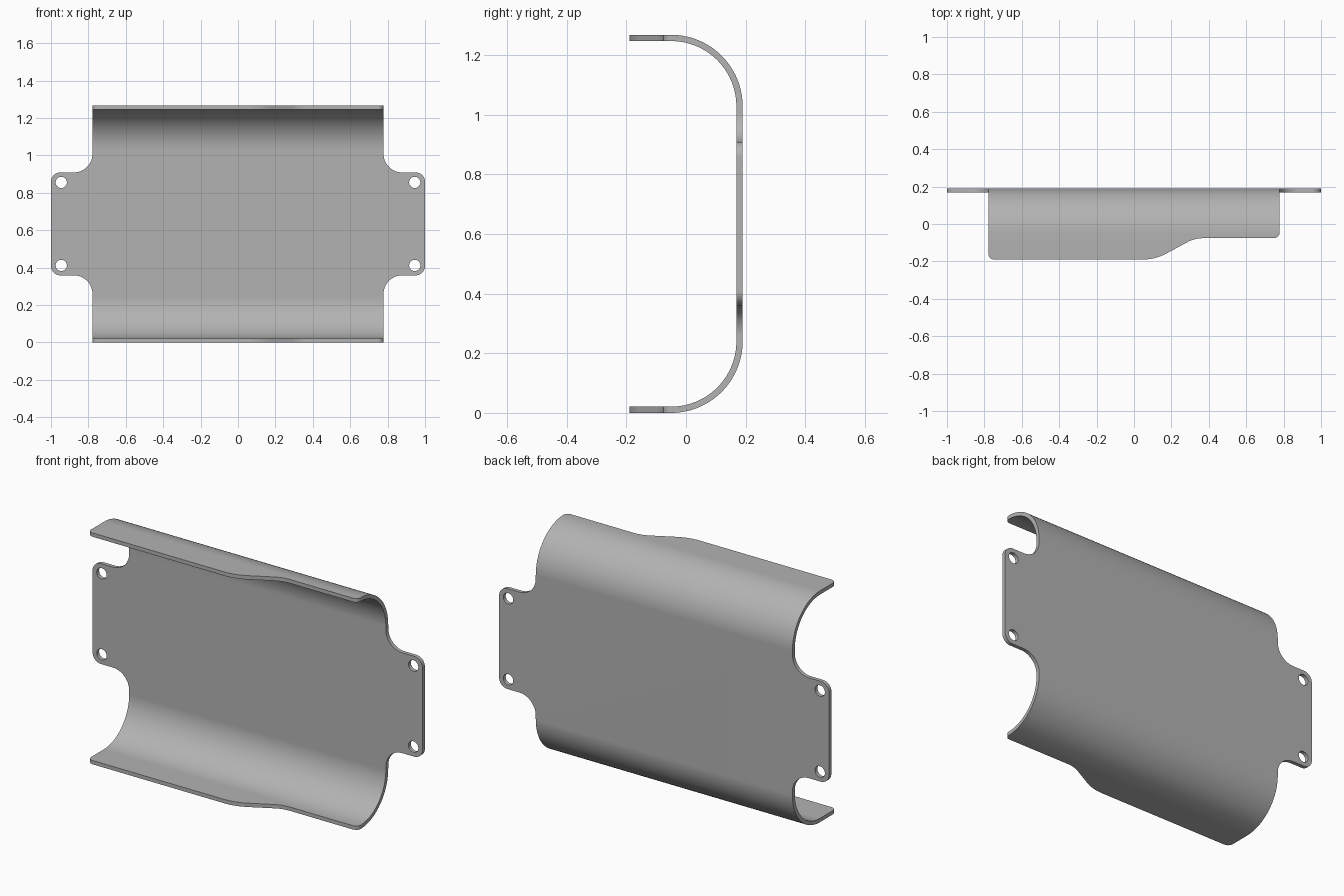
import bpy
import bmesh
from math import pi, cos, sin, radians
from mathutils import Vector, Matrix

cube = bpy.data.objects.get("Cube")
if cube:
    bpy.data.objects.remove(cube, do_unlink=True)

WIDTH_HALF, BODY_HALF = 1.0, 0.778
HEIGHT, DEPTH_HALF, THICK = 1.268, 0.19, 0.021
BEND = 0.24
MID = HEIGHT / 2
TAB_HALF = 0.275

steel = bpy.data.materials.new("steel grey")
steel.use_nodes = True
GREY = (0.45, 0.45, 0.45, 1)
steel.diffuse_color = GREY
steel.node_tree.nodes["Principled BSDF"].inputs["Base Color"].default_value = GREY


def rounded(corners, steps=12):
    """Turn (u, v, radius) corners into a filleted outline."""
    out = []
    for i, (u, v, r) in enumerate(corners):
        p = Vector((u, v))
        if r == 0:
            out.append(p)
            continue
        a = (Vector(corners[i - 1][:2]) - p).normalized()
        b = (Vector(corners[(i + 1) % len(corners)][:2]) - p).normalized()
        half = a.angle(b) / 2
        centre = p + (a + b).normalized() * (r / sin(half))
        start = p + a * (r * cos(half) / sin(half)) - centre
        end = p + b * (r * cos(half) / sin(half)) - centre
        sweep = start.angle_signed(end)
        for k in range(steps + 1):
            t = -sweep * k / steps
            out.append(centre + Matrix.Rotation(t, 2) @ start)
    return out


def prism(name, outline, axis, low, high):
    """Extrude an outline along one axis; u, v are the other two in order."""
    def place(p, d):
        c = list(p)
        c.insert(axis, d)
        return c
    bm = bmesh.new()
    face = bm.faces.new([bm.verts.new(place(p, low)) for p in outline])
    grown = bmesh.ops.extrude_face_region(bm, geom=[face])["geom"]
    shift = [0, 0, 0]
    shift[axis] = high - low
    bmesh.ops.translate(bm, vec=shift,
                        verts=[g for g in grown if isinstance(g, bmesh.types.BMVert)])
    bmesh.ops.recalc_face_normals(bm, faces=bm.faces)
    mesh = bpy.data.meshes.new(name)
    bm.to_mesh(mesh)
    bm.free()
    mesh.materials.append(steel)
    obj = bpy.data.objects.new(name, mesh)
    bpy.context.collection.objects.link(obj)
    return obj


def cut(target, cutter, operation):
    cutter.hide_render = True
    mod = target.modifiers.new("cut", "BOOLEAN")
    mod.object, mod.operation, mod.solver = cutter, operation, "EXACT"
    bpy.context.view_layer.objects.active = target
    bpy.ops.object.modifier_apply(modifier=mod.name)
    bpy.data.objects.remove(cutter, do_unlink=True)


# Bent sheet: C-shaped section, longer than needed in every trimmed direction
front, back = -0.3, DEPTH_HALF
section = rounded([
    (front, 0, 0), (back, 0, BEND), (back, HEIGHT, BEND), (front, HEIGHT, 0),
    (front, HEIGHT - THICK, 0), (back - THICK, HEIGHT - THICK, BEND - THICK),
    (back - THICK, THICK, BEND - THICK), (front, THICK, 0)], steps=28)
bracket = prism("bent_bracket", section, 0, -1.1, 1.1)

# Front silhouette: body with a rounded mounting tab on each side
quarter = [(WIDTH_HALF, TAB_HALF, 0.05), (BODY_HALF, TAB_HALF, 0.1), (BODY_HALF, 0.8, 0)]
upper = quarter + [(-x, z, r) for x, z, r in reversed(quarter)]
lower = [(-x, -z, r) for x, z, r in upper]
shape = [(x, z + MID, r) for x, z, r in upper + lower]
cut(bracket, prism("silhouette_cutter", rounded(shape), 1, -0.5, 0.5), "INTERSECT")

# Flange edge: deep on the right, stepping to shallow on the left
flange = rounded([
    (-BODY_HALF, -DEPTH_HALF, 0.03), (0.113, -DEPTH_HALF, 0.26), (0.325, -0.076, 0.17),
    (BODY_HALF, -0.076, 0.03), (BODY_HALF, 0.1, 0), (1.2, 0.1, 0),
    (1.2, 0.4, 0), (-1.2, 0.4, 0), (-1.2, 0.1, 0), (-BODY_HALF, 0.1, 0)])
cut(bracket, prism("flange_cutter", flange, 2, -0.2, 1.5), "INTERSECT")

# Mounting holes
for sx in (-1, 1):
    for sz in (-1, 1):
        ring = [(sx * 0.945 + 0.03 * cos(k * pi / 16),
                 MID + sz * 0.222 + 0.03 * sin(k * pi / 16)) for k in range(32)]
        cut(bracket, prism("hole_cutter", ring, 1, 0.1, 0.3), "DIFFERENCE")

# Smooth bends with crisp sheet edges
bpy.ops.object.select_all(action="DESELECT")
bracket.select_set(True)
bpy.context.view_layer.objects.active = bracket
bpy.ops.object.shade_smooth_by_angle(angle=radians(30))
weighted = bracket.modifiers.new("even shading", "WEIGHTED_NORMAL")
weighted.keep_sharp = True
